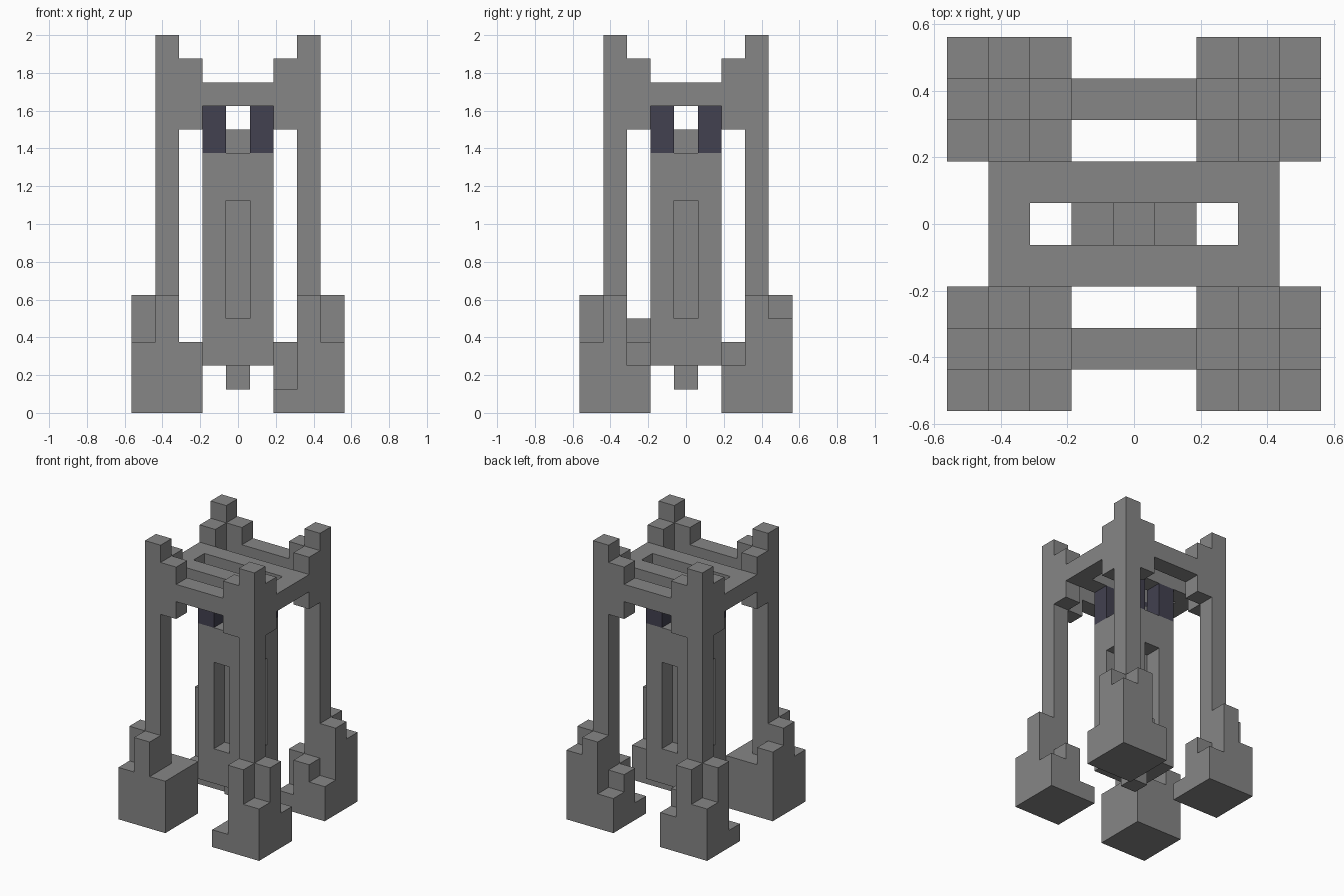
import bpy, bmesh, math
from mathutils import Vector

cube = bpy.data.objects.get("Cube")
if cube:
    bpy.data.objects.remove(cube)

U = 0.125  # edge of one block


def material(name, rgb):
    m = bpy.data.materials.new(name)
    m.use_nodes = True
    m.diffuse_color = (*rgb, 1)
    m.node_tree.nodes["Principled BSDF"].inputs["Base Color"].default_value = (*rgb, 1)
    return m


stone = material("grey stone", (0.24, 0.24, 0.24))
dark = material("dark violet stone", (0.054, 0.052, 0.08))


def block(x, y, z):
    """Cells in inclusive ranges; single numbers mean one cell."""
    spans = [range(r, r + 1) if isinstance(r, int) else range(r[0], r[1] + 1) for r in (x, y, z)]
    return {(a, b, c) for a in spans[0] for b in spans[1] for c in spans[2]}


def build(name, cells, mat):
    """Skin a set of cells with only its outer faces."""
    bm = bmesh.new()
    for cell in cells:
        c = Vector(cell)
        for axis in range(3):
            for side in (-1, 1):
                n = Vector((0, 0, 0))
                n[axis] = side
                if tuple(int(v) for v in c + n) in cells:
                    continue
                u = Vector((0, 0, 0))
                u[(axis + 1) % 3] = 0.5
                v = n.cross(u)
                mid = c + n / 2 + Vector((0, 0, 0.5))
                bm.faces.new([bm.verts.new((mid + p) * U) for p in (u + v, v - u, -u - v, u - v)])
    bmesh.ops.remove_doubles(bm, verts=bm.verts[:], dist=0.001)
    bmesh.ops.recalc_face_normals(bm, faces=bm.faces[:])
    bmesh.ops.dissolve_limit(bm, angle_limit=math.radians(1), verts=bm.verts[:], edges=bm.edges[:])
    mesh = bpy.data.meshes.new(name)
    bm.to_mesh(mesh)
    bm.free()
    mesh.materials.append(mat)
    obj = bpy.data.objects.new(name, mesh)
    bpy.context.collection.objects.link(obj)


# Corner legs: block heights from inside to outside in x, rows from inside to outside in y
feet = {
    ("front_right", -1, -1): ("334", "3F5", "353"),
    ("front_left", 1, -1): ("132", "1F5", "153"),
    ("back_right", -1, 1): ("121", "3F5", "253"),
    ("back_left", 1, 1): ("132", "3F5", "254"),
}
for (name, sx, sy), rows in feet.items():
    cells = set()
    for j, row in enumerate(rows):
        for i, h in enumerate(row):
            top = 16 if h == "F" else int(h)
            cells |= block(sx * (i + 2), sy * (j + 2), (0, top - 1))
    # shoulder blocks beside the post top
    cells |= block(sx * 2, sy * 3, (12, 14)) | block(sx * 3, sy * 2, (12, 14))
    build(name + "_leg", cells, stone)

# Roof frame with a central slot, and outer beams
build("roof_frame", block((-3, 3), (-1, 1), 13) - block((-2, 2), 0, 13), stone)
for name, s in (("front", -1), ("back", 1)):
    build(name + "_beam", block((-1, 1), s * 3, 13), stone)

# Hanging core with a slit in each side, a peg below and a stub on top
core = block((-1, 1), (-1, 1), (2, 10))
for s in (-1, 1):
    core -= block(s, 0, (4, 8)) | block(0, s, (4, 8))
build("core", core | block(0, 0, 1) | block(0, 0, 11), stone)

# Dark hangers between core and roof
for sx in (-1, 1):
    for sy in (-1, 1):
        name = ("front_" if sy < 0 else "back_") + ("right" if sx < 0 else "left")
        build(name + "_hanger", block(sx, sy, (11, 12)), dark)
